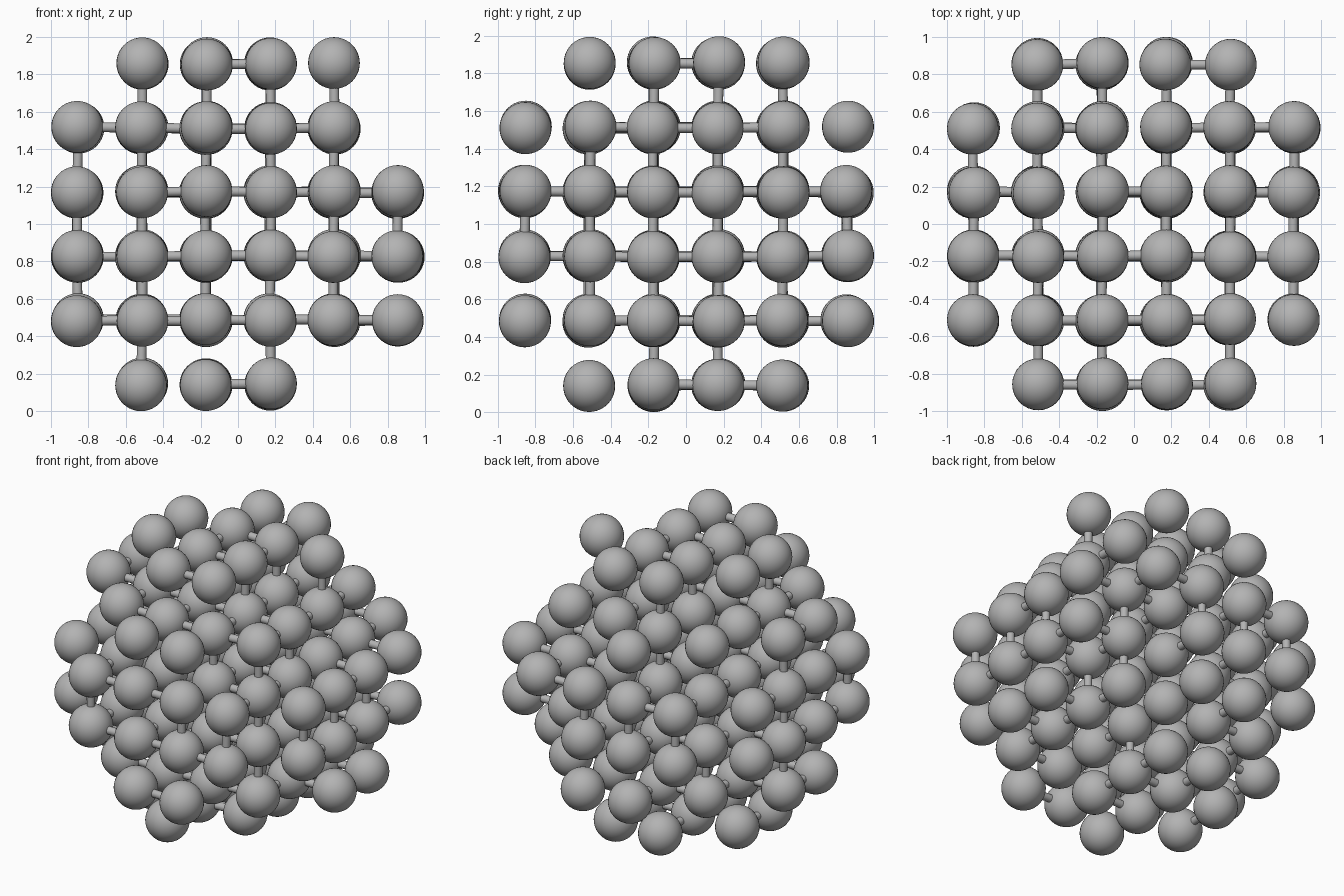
import bpy
import random
from itertools import product
from mathutils import Vector

random.seed(7)

HALF = 0.171        # half of the lattice spacing
BALL_R = 0.138
ROD_R = 0.026
WOBBLE = 0.006

old = bpy.data.objects.get("Cube")
if old:
    bpy.data.objects.remove(old, do_unlink=True)

grey = bpy.data.materials.new("neutral_grey")
grey.use_nodes = True
colour = (0.45, 0.45, 0.45, 1.0)
grey.diffuse_color = colour
shader = next(n for n in grey.node_tree.nodes if n.type == "BSDF_PRINCIPLED")
shader.inputs["Base Color"].default_value = colour


def shared_mesh(name):
    """Shade the active primitive smooth and keep only its mesh for reuse."""
    bpy.ops.object.shade_smooth_by_angle()
    obj = bpy.context.object
    mesh = obj.data
    mesh.name = name
    mesh.materials.append(grey)
    bpy.data.objects.remove(obj, do_unlink=True)
    return mesh


def place(name, mesh, location):
    obj = bpy.data.objects.new(name, mesh)
    obj.location = location
    bpy.context.collection.objects.link(obj)
    return obj


bpy.ops.mesh.primitive_uv_sphere_add(segments=32, ring_count=20, radius=BALL_R)
ball_mesh = shared_mesh("ball_mesh")
bpy.ops.mesh.primitive_cylinder_add(vertices=16, radius=ROD_R, depth=1)
rod_mesh = shared_mesh("rod_mesh")

# Lattice sites inside a rounded cluster, less a few empty surface sites
EMPTY = {(5, -1, 3), (5, 1, 3), (3, -1, 5), (1, 5, 3),
         (3, 5, -1), (1, -3, -5), (3, -1, -5), (3, 1, -5)}
levels = range(-5, 6, 2)
balls = {}
for site in product(levels, repeat=3):
    if sum(c * c for c in site) > 35 or site in EMPTY:
        continue
    shift = Vector([random.uniform(-WOBBLE, WOBBLE) for _ in range(3)])
    balls[site] = Vector(site) * HALF + Vector((0, 0, 1)) + shift
    place("ball", ball_mesh, balls[site])


def open_gap(axis, site):
    """Rows of the lattice that have no connecting rods."""
    i, j, k = site
    if axis == 0:
        return ((i, k) in {(1, 5), (-3, -5), (-5, 1)}
                or (i, j) in {(-1, 5), (-1, 3), (1, 1)})
    if axis == 1:
        return (j, k) in {(-5, 3), (3, 3), (-5, -3)}
    return (i, k) == (5, -3) or (j, k) in {(-5, 1), (-5, -3), (5, -3),
                                           (-3, 3), (-3, -5)}


# Thin rods between neighbouring balls
for site, start in balls.items():
    for axis in range(3):
        step = list(site)
        step[axis] += 2
        end = balls.get(tuple(step))
        if end is None or open_gap(axis, site) or random.random() > 0.6:
            continue
        span = end - start
        rod = place("rod", rod_mesh, (start + end) / 2)
        rod.rotation_mode = "QUATERNION"
        rod.rotation_quaternion = span.to_track_quat("Z", "Y")
        rod.scale = (1, 1, span.length)
